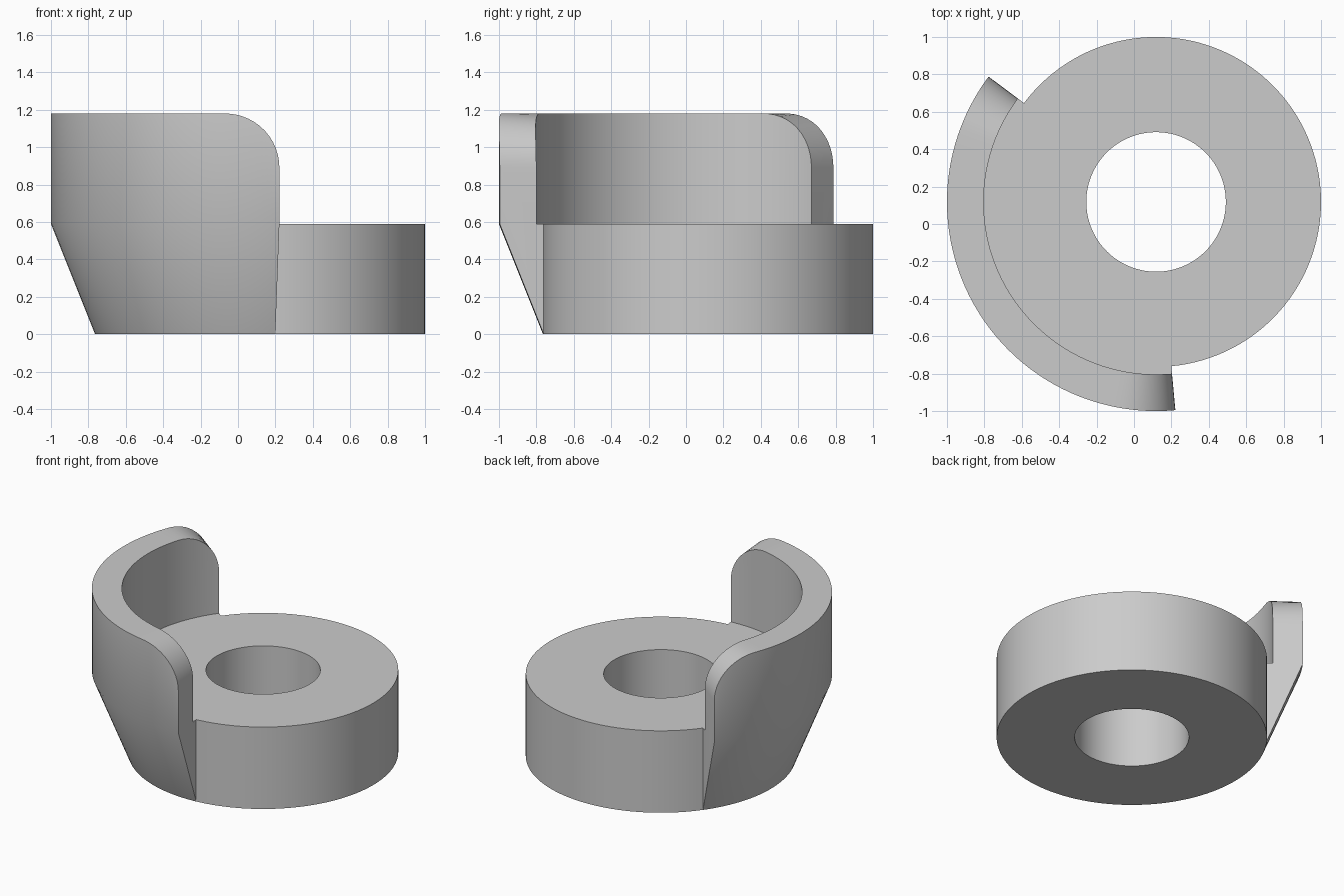
import bpy
import bmesh
from math import asin, cos, sin, pi, radians, sqrt

default = bpy.data.objects.get("Cube")
if default:
    bpy.data.objects.remove(default)

# Main dimensions
CENTRE = 0.118
HOLE_R, DISC_R = 0.373, 0.882
WALL_IN, WALL_OUT = 0.922, 1.118
DISC_H, WALL_H = 0.59, 1.18
FILLET = 0.29
START, END = radians(143.2), radians(275.3)
FILLET_STEPS = 14


def wall_top(radius, angle):
    """Wall height, rounded off towards both ends of the wall."""
    d = radius * sin(min(angle - START, END - angle, pi / 2))
    if d >= FILLET:
        return WALL_H
    return WALL_H - FILLET + sqrt(max(0, FILLET ** 2 - (FILLET - d) ** 2))


def span(a, b, count):
    return [a + (b - a) * i / count for i in range(count)]


# Angles of the radial sections, packed closer along the rounded wall ends
ends = [asin(FILLET * (1 - cos(pi / 2 * i / FILLET_STEPS)) / WALL_IN)
        for i in range(FILLET_STEPS + 1)]
wall_angles = ([START + e for e in ends[:-1]]
               + span(START + ends[-1], END - ends[-1], 36)
               + [END - e for e in reversed(ends)])
angles = wall_angles + span(END, START + 2 * pi, 80)[1:]

bm = bmesh.new()


def point(radius, z, angle):
    return bm.verts.new((CENTRE + radius * cos(angle),
                         CENTRE + radius * sin(angle), z))


disc, wall = [], []
for a in angles:
    disc.append([point(r, z, a) for r, z in (
        (DISC_R, 0), (HOLE_R, 0), (HOLE_R, DISC_H), (DISC_R, DISC_H))])
for a, section in zip(wall_angles, disc):
    outer = [point(WALL_OUT, DISC_H, a),
             point(WALL_OUT, wall_top(WALL_OUT, a), a),
             point(WALL_IN, wall_top(WALL_IN, a), a),
             point(WALL_IN, DISC_H, a)]
    wall.append([section[3]] + outer[::-1] + [section[0]])


def bridge(s, t):
    for k in range(len(s) - 1):
        bm.faces.new((s[k], s[k + 1], t[k + 1], t[k]))


# Bored disc, with its side left open where the wall grows out of it
for i, s in enumerate(disc):
    t = disc[(i + 1) % len(disc)]
    bridge(s, t)
    if i >= len(wall) - 1:
        bm.faces.new((s[3], s[0], t[0], t[3]))

# Curved wall with flared foot, closed at both ends
for s, t in zip(wall, wall[1:]):
    bridge(s, t)
bm.faces.new(wall[0])
bm.faces.new(wall[-1])
bmesh.ops.recalc_face_normals(bm, faces=bm.faces[:])

mesh = bpy.data.meshes.new("collar_with_guard_wall")
bm.to_mesh(mesh)
bm.free()
collar = bpy.data.objects.new("collar_with_guard_wall", mesh)
bpy.context.collection.objects.link(collar)

# Plain grey
grey = bpy.data.materials.new("plain_grey")
grey.use_nodes = True
colour = (0.6, 0.6, 0.6, 1)
grey.diffuse_color = colour
grey.node_tree.nodes["Principled BSDF"].inputs["Base Color"].default_value = colour
mesh.materials.append(grey)

# Smooth curves, sharp edges
bpy.ops.object.select_all(action="DESELECT")
collar.select_set(True)
bpy.context.view_layer.objects.active = collar
bpy.ops.object.shade_smooth_by_angle(angle=radians(30))
